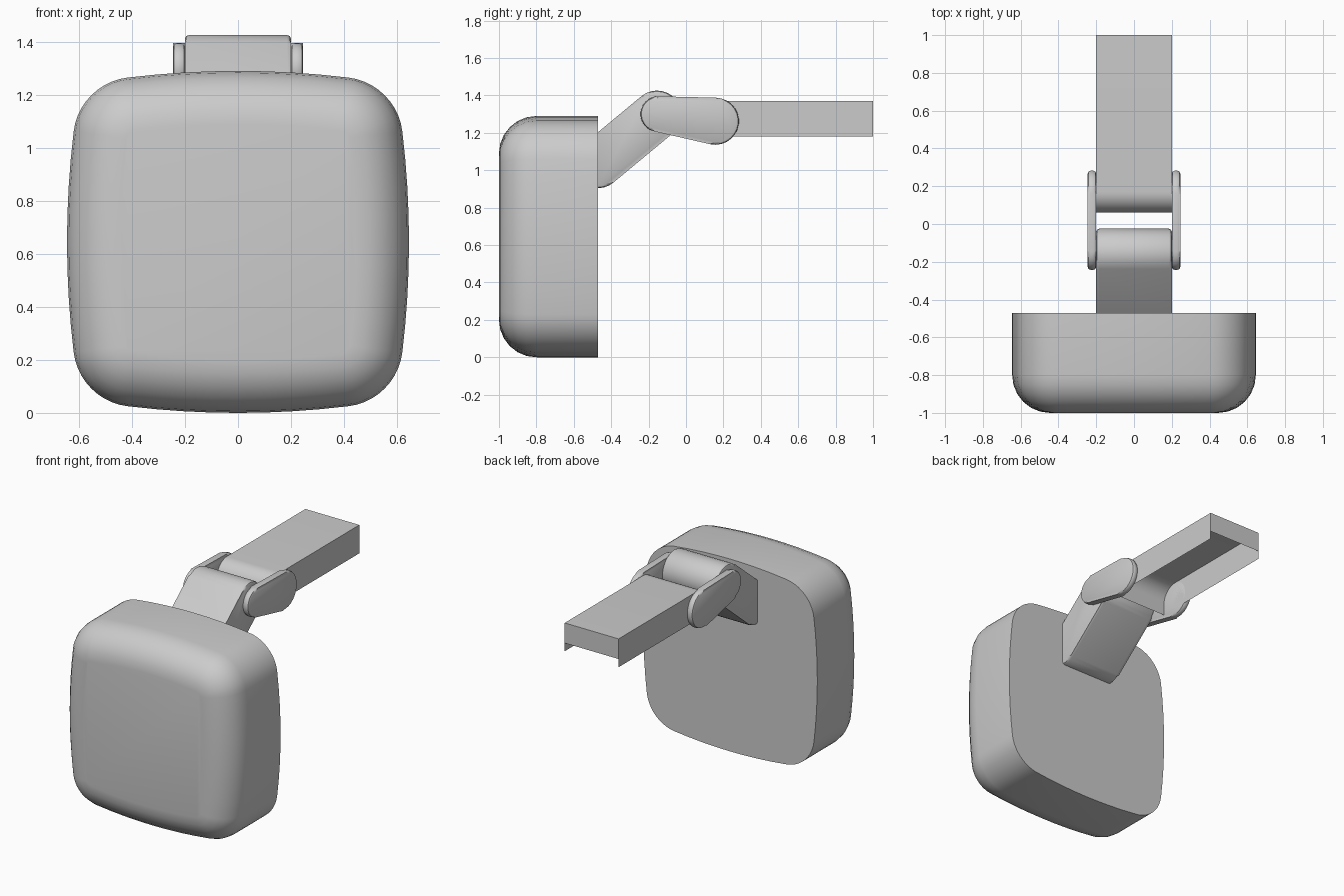
import bpy, bmesh
from math import sin, cos, acos, atan2, hypot, pi, radians

if "Cube" in bpy.data.objects:
    bpy.data.objects.remove(bpy.data.objects["Cube"])


def finish(name, bm, angle=35):
    bmesh.ops.recalc_face_normals(bm, faces=bm.faces)
    mesh = bpy.data.meshes.new(name)
    bm.to_mesh(mesh)
    bm.free()
    ob = bpy.data.objects.new(name, mesh)
    bpy.context.collection.objects.link(ob)
    bpy.ops.object.select_all(action='DESELECT')
    ob.select_set(True)
    bpy.context.view_layer.objects.active = ob
    bpy.ops.object.shade_smooth_by_angle(angle=radians(angle))
    return ob


def capsule(c1, r1, c2, r2, n=14):
    """Outline (y, z) of two circles joined by tangent lines."""
    dy, dz = c2[0] - c1[0], c2[1] - c1[1]
    a, phi = atan2(dz, dy), acos((r1 - r2) / hypot(dy, dz))
    pts = []
    for c, r, lo, hi in ((c2, r2, -phi, phi), (c1, r1, phi, 2 * pi - phi)):
        for i in range(n + 1):
            t = a + lo + (hi - lo) * i / n
            pts.append((c[0] + r * cos(t), c[1] + r * sin(t)))
    return pts


def extrude_x(profile, x0, x1, bevel):
    """Solid from a (y, z) profile with bevelled rims."""
    bm = bmesh.new()
    rings = [[bm.verts.new((x, y, z)) for y, z in profile] for x in (x0, x1)]
    caps = [bm.faces.new(r) for r in rings]
    n = len(profile)
    for i in range(n):
        j = (i + 1) % n
        bm.faces.new((rings[0][i], rings[0][j], rings[1][j], rings[1][i]))
    rims = [e for f in caps for e in f.edges]
    bmesh.ops.bevel(bm, geom=rims, offset=bevel, segments=2, profile=0.5, affect='EDGES')
    return bm


# Head: bulging rounded square with a rounded front rim and flat back
HALF, CZ, R_SIDE, R_CORNER, C_CORNER = 0.645, 0.645, 3.457, 0.235, 0.387
TILT = radians(6.9)
outline = []  # x, z, normal x, normal z
for q in range(4):
    arc = []
    for i in range(9):
        t = -TILT + 2 * TILT * i / 8
        arc.append((HALF - R_SIDE + R_SIDE * cos(t), R_SIDE * sin(t), t))
    for i in range(1, 10):
        t = TILT + (pi / 2 - 2 * TILT) * i / 10
        arc.append((C_CORNER + R_CORNER * cos(t), C_CORNER + R_CORNER * sin(t), t))
    b = q * pi / 2
    for x, z, t in arc:
        outline.append((x * cos(b) - z * sin(b), x * sin(b) + z * cos(b), cos(t + b), sin(t + b)))

bm = bmesh.new()
levels = [(-0.47, 0)]
for i in range(7):
    t = pi / 2 * i / 6
    levels.append((-0.8 - 0.2 * sin(t), 0.2 * (1 - cos(t))))
rings = [[bm.verts.new((x - d * nx, y, CZ + z - d * nz)) for x, z, nx, nz in outline]
         for y, d in levels]
for r0, r1 in zip(rings, rings[1:]):
    for i in range(len(r0)):
        j = (i + 1) % len(r0)
        bm.faces.new((r0[i], r0[j], r1[j], r1[i]))
bm.faces.new(rings[0])
bm.faces.new(rings[-1])
finish("head", bm)

# Neck: slanted bar cut off at the back of the head
bm = extrude_x(capsule((-0.471, 1.034), 0.13, (-0.155, 1.296), 0.13001), -0.2, 0.2, 0.016)
cut = bmesh.ops.bisect_plane(bm, geom=bm.verts[:] + bm.edges[:] + bm.faces[:],
                             plane_co=(0, -0.475, 0), plane_no=(0, -1, 0), clear_outer=True)
bmesh.ops.holes_fill(bm, edges=[e for e in cut['geom_cut'] if isinstance(e, bmesh.types.BMEdge)])
finish("neck", bm)

# Side links joining the neck and the arm
for side, name in ((1, "link_right"), (-1, "link_left")):
    prof = capsule((-0.148, 1.3), 0.095, (0.157, 1.262), 0.126)
    finish(name, extrude_x(prof, side * 0.2, side * 0.245, 0.015))

# Arm: thin sheet channel, open below, rounded front and a short rear lip
R, Y0, TOP, BOT = 0.11, 0.06, 1.37, 1.18
path = [(Y0, BOT)]
for i in range(11):
    t = pi - pi / 2 * i / 10
    path.append((Y0 + R + R * cos(t), TOP - R + R * sin(t)))
path += [(1.0, TOP), (1.0, 1.235)]
bm = bmesh.new()
left, right = [[bm.verts.new((x, y, z)) for y, z in path] for x in (-0.2, 0.2)]
for i in range(len(path) - 1):
    bm.faces.new((left[i], left[i + 1], right[i + 1], right[i]))
for row, x in ((left, -0.2), (right, 0.2)):
    bm.faces.new(row + [bm.verts.new((x, 1.0, BOT))])
finish("arm", bm)
